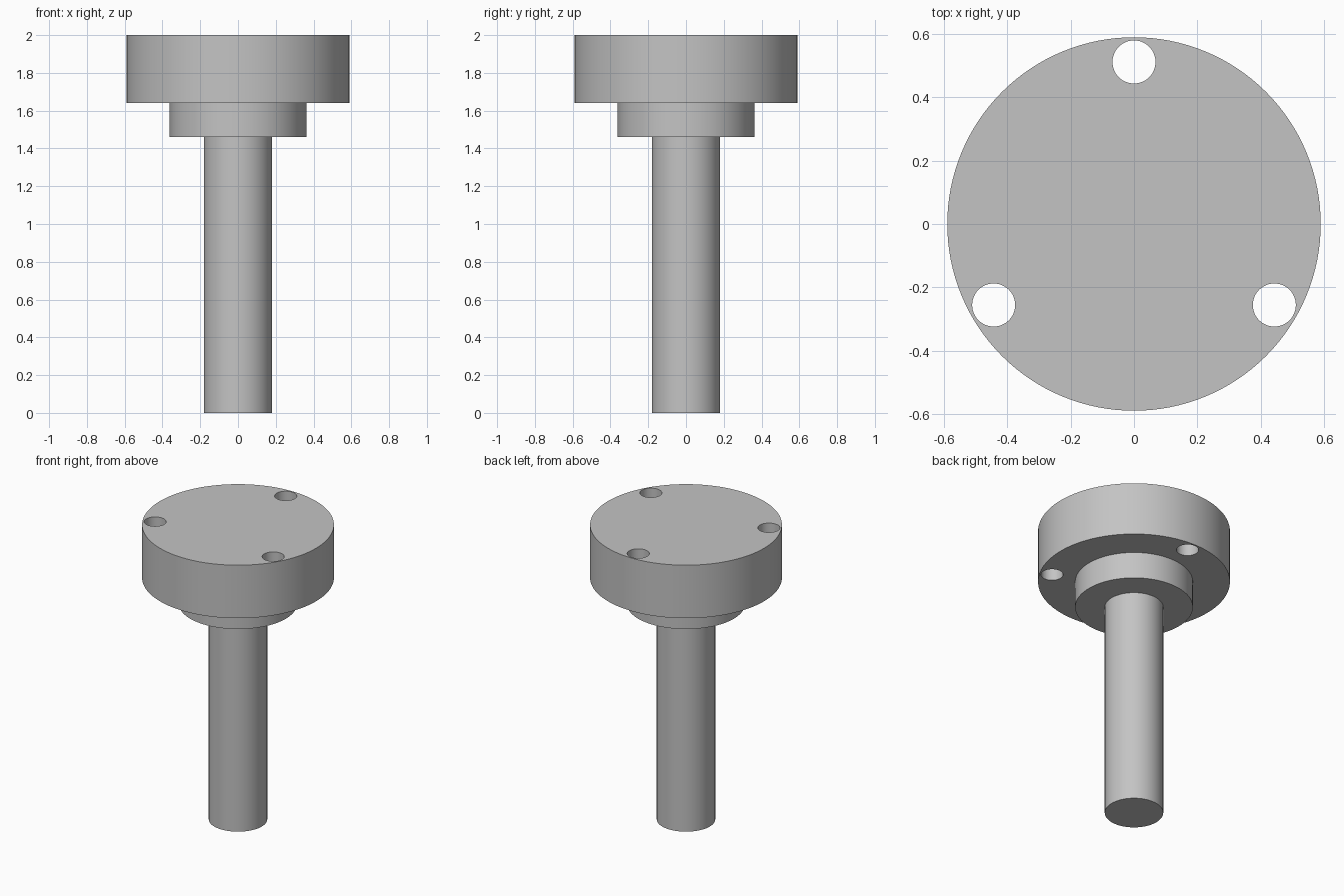
import bpy, bmesh, math
from mathutils import Matrix

cube = bpy.data.objects.get("Cube")
if cube:
    bpy.data.objects.remove(cube, do_unlink=True)

SEGMENTS = 128
FLANGE_R, HUB_R, SHAFT_R = 0.59, 0.362, 0.18
HUB_Z, FLANGE_Z, TOP_Z = 1.46, 1.64, 2.0
HOLE_R, HOLE_CIRCLE = 0.068, 0.512

# Plain grey metal
grey = bpy.data.materials.new("grey_metal")
grey.use_nodes = True
colour = (0.55, 0.55, 0.55, 1)
grey.diffuse_color = colour
grey.node_tree.nodes["Principled BSDF"].inputs["Base Color"].default_value = colour


def add_object(name, bm):
    bmesh.ops.recalc_face_normals(bm, faces=bm.faces)
    mesh = bpy.data.meshes.new(name)
    bm.to_mesh(mesh)
    bm.free()
    mesh.materials.append(grey)
    obj = bpy.data.objects.new(name, mesh)
    bpy.context.collection.objects.link(obj)
    return obj


# Stepped shaft, hub and flange, turned as one solid
bm = bmesh.new()
profile = [(SHAFT_R, 0), (SHAFT_R, HUB_Z), (HUB_R, HUB_Z), (HUB_R, FLANGE_Z),
           (FLANGE_R, FLANGE_Z), (FLANGE_R, TOP_Z)]
verts = [bm.verts.new((r, 0, z)) for r, z in profile]
edges = [bm.edges.new(pair) for pair in zip(verts, verts[1:])]
bmesh.ops.spin(bm, geom=verts + edges, cent=(0, 0, 0), axis=(0, 0, 1),
               angle=math.tau, steps=SEGMENTS)
bmesh.ops.remove_doubles(bm, verts=bm.verts, dist=0.0001)
bmesh.ops.holes_fill(bm, edges=[e for e in bm.edges if e.is_boundary], sides=0)
body = add_object("flanged_shaft", bm)

# Three bolt holes through the flange
bm = bmesh.new()
for i in range(3):
    place = (Matrix.Rotation(math.tau * i / 3, 4, "Z")
             @ Matrix.Translation((0, HOLE_CIRCLE, (FLANGE_Z + TOP_Z) / 2)))
    bmesh.ops.create_cone(bm, cap_ends=True, segments=48, radius1=HOLE_R,
                          radius2=HOLE_R, depth=0.6, matrix=place)
cutter = add_object("bolt_hole_cutter", bm)
cutter.hide_render = True

drill = body.modifiers.new("bolt_holes", "BOOLEAN")
drill.operation = "DIFFERENCE"
drill.solver = "EXACT"
drill.object = cutter
bpy.ops.object.select_all(action="DESELECT")
body.select_set(True)
bpy.context.view_layer.objects.active = body
bpy.ops.object.modifier_apply(modifier=drill.name)
bpy.data.objects.remove(cutter, do_unlink=True)

# Round walls smooth, step edges crisp
bpy.ops.object.shade_smooth_by_angle(angle=math.radians(30))
